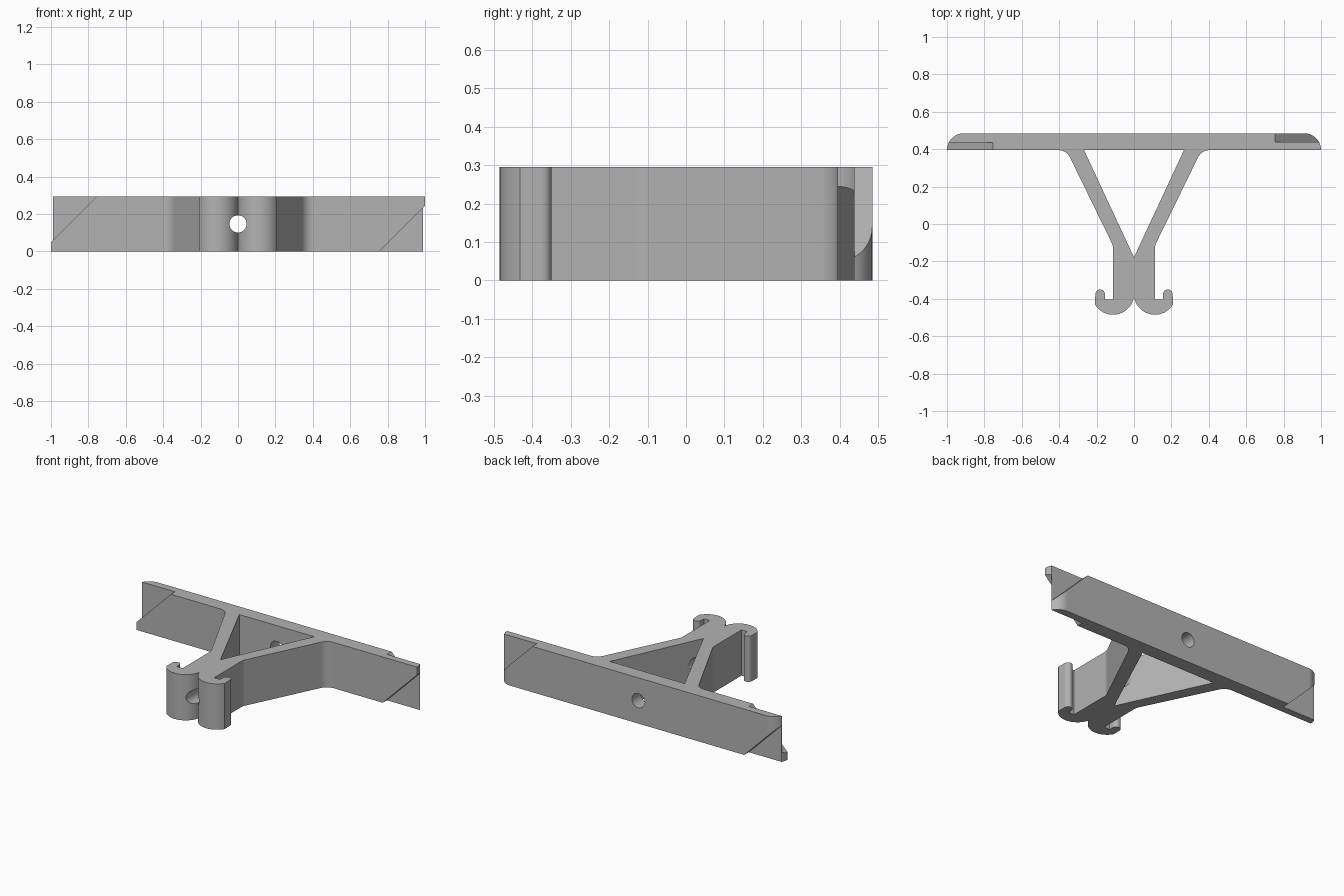
import bpy
import bmesh
from math import cos, sin, radians

if "Cube" in bpy.data.objects:
    bpy.data.objects.remove(bpy.data.objects["Cube"], do_unlink=True)

HEIGHT = 0.295
FRONT, SPLIT, BACK = 0.395, 0.438, 0.485

gray = bpy.data.materials.new("plain gray")
gray.use_nodes = True
gray.diffuse_color = (0.45, 0.45, 0.45, 1)
gray.node_tree.nodes["Principled BSDF"].inputs["Base Color"].default_value = (0.45, 0.45, 0.45, 1)


def arc(cx, cy, r, start, end, steps=12):
    angles = [radians(start + (end - start) * i / steps) for i in range(steps + 1)]
    return [(cx + r * cos(a), cy + r * sin(a)) for a in angles]


def prism(name, points, direction):
    """Sweep a closed loop of 3D points along a direction."""
    bm = bmesh.new()
    face = bm.faces.new([bm.verts.new(p) for p in points])
    swept = bmesh.ops.extrude_face_region(bm, geom=[face])["geom"]
    bmesh.ops.translate(bm, vec=direction,
                        verts=[v for v in swept if isinstance(v, bmesh.types.BMVert)])
    bmesh.ops.recalc_face_normals(bm, faces=bm.faces)
    mesh = bpy.data.meshes.new(name)
    bm.to_mesh(mesh)
    bm.free()
    mesh.materials.append(gray)
    obj = bpy.data.objects.new(name, mesh)
    bpy.context.collection.objects.link(obj)
    return obj


# Outline of one half, from the cusp between the feet round to the back bar
half = arc(-0.112 + 0.224, -0.372, 0.113, 188, 328, 24)       # rounded foot
half += arc(0.181, -0.376, 0.026, 0, 180)                     # hook tip
half += [(0.155, -0.403), (0.113, -0.403)]                    # hook slot
half += arc(0.173, -0.127, 0.06, 180, 154.5, 4)               # bend into the leg
half += arc(0.405, 0.325, 0.07, 154.5, 90, 10)                # fillet under the bar
half += arc(0.91, FRONT, 0.09, 0, 90, 16)                     # rounded bar end
half[0] = (0, -0.388)
outline = half + [(-x, y) for x, y in reversed(half[1:])]
bracket = prism("bracket", [(x, y, 0) for x, y in outline], (0, 0, HEIGHT))

# Triangular window between the legs
cutters = [prism("window_cutter",
                 [(-0.267, FRONT, -0.1), (0.267, FRONT, -0.1), (0, -0.178, -0.1)],
                 (0, 0, 0.6))]

# Bolt hole through the body and the bar
cutters.append(prism("hole_cutter",
                     [(x, -0.7, z) for x, z in arc(0, HEIGHT / 2, 0.046, 0, 360, 32)[:-1]],
                     (0, 1.4, 0)))

# Half-lap joints: each end has opposite 45 degree cuts in its front and back layers
for side in (1, -1):
    def lap(name, near, far, y, depth):
        def flip(z):
            return z if side > 0 else HEIGHT - z
        loop = [(near[0], near[1]), (far[0], far[1]), (1.6, far[1]), (1.6, near[1])]
        return prism(name, [(side * x, y, flip(z)) for x, z in loop], (0, depth, 0))
    cutters.append(lap("front_lap_cutter", (0.655, -0.1), (1.155, 0.4), 0.3, SPLIT - 0.3 - 0.001))
    cutters.append(lap("back_lap_cutter", (1.15, -0.1), (0.65, 0.4), SPLIT + 0.001, 0.2))

bpy.context.view_layer.objects.active = bracket
for cutter in cutters:
    cut = bracket.modifiers.new(cutter.name, "BOOLEAN")
    cut.operation = "DIFFERENCE"
    cut.solver = "EXACT"
    cut.object = cutter
    bpy.ops.object.modifier_apply(modifier=cut.name)
    bpy.data.objects.remove(cutter, do_unlink=True)

# Smooth the curves while keeping corners and flat walls crisp
bpy.ops.object.select_all(action="DESELECT")
bracket.select_set(True)
bpy.ops.object.shade_smooth_by_angle(angle=radians(25))
normals = bracket.modifiers.new("flat_walls", "WEIGHTED_NORMAL")
normals.keep_sharp = True
